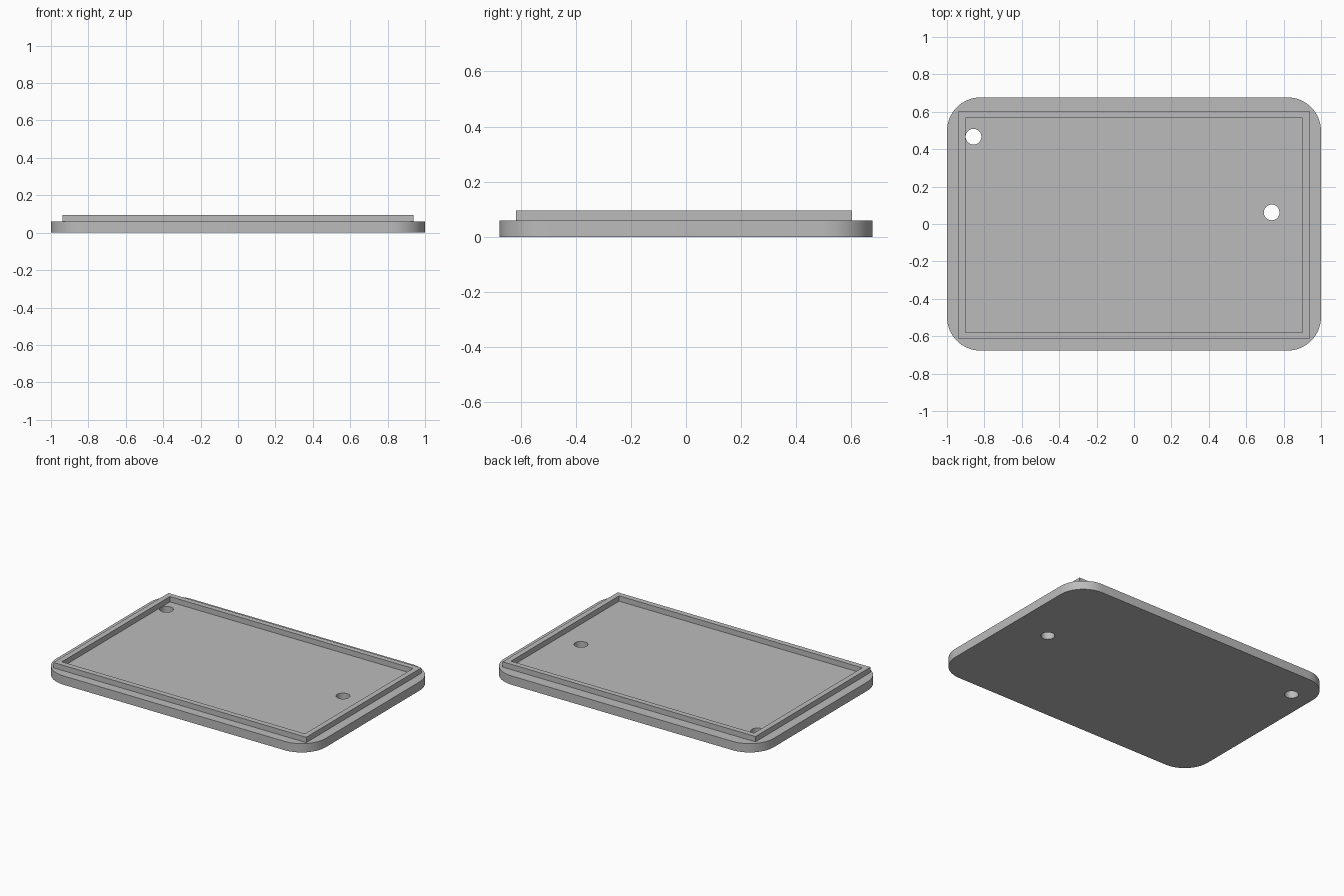
import bpy
import bmesh
from math import cos, sin, pi, radians

cube = bpy.data.objects.get("Cube")
if cube:
    bpy.data.objects.remove(cube, do_unlink=True)

grey = bpy.data.materials.new("plain_grey")
grey.use_nodes = True
colour = (0.5, 0.5, 0.5, 1)
grey.diffuse_color = colour
grey.node_tree.nodes["Principled BSDF"].inputs["Base Color"].default_value = colour


def arc(cx, cy, r, start, sweep, steps):
    return [(cx + r * cos(start + sweep * i / steps),
             cy + r * sin(start + sweep * i / steps)) for i in range(steps + 1)]


def circle(cx, cy, r, sides=48):
    return arc(cx, cy, r, 0, 2 * pi, sides)[:-1]


def rectangle(x0, x1, y0, y1):
    return [(x0, y0), (x1, y0), (x1, y1), (x0, y1)]


def rounded_rectangle(hx, hy, r):
    points = []
    for i, (sx, sy) in enumerate([(1, 1), (-1, 1), (-1, -1), (1, -1)]):
        points += arc(sx * (hx - r), sy * (hy - r), r, i * pi / 2, pi / 2, 16)
    return points


def extruded(name, outlines, z0, z1):
    """Fill nested outlines (inner ones become holes) and extrude from z0 to z1."""
    curve = bpy.data.curves.new(name, "CURVE")
    curve.dimensions = "2D"
    curve.fill_mode = "BOTH"
    curve.extrude = (z1 - z0) / 2
    for outline in outlines:
        spline = curve.splines.new("POLY")
        spline.points.add(len(outline) - 1)
        for point, (x, y) in zip(spline.points, outline):
            point.co = (x, y, 0, 1)
        spline.use_cyclic_u = True
    temp = bpy.data.objects.new(name + "_outline", curve)
    bpy.context.collection.objects.link(temp)
    graph = bpy.context.evaluated_depsgraph_get()
    mesh = bpy.data.meshes.new_from_object(temp.evaluated_get(graph))
    bpy.data.objects.remove(temp, do_unlink=True)
    bpy.data.curves.remove(curve)

    # Weld the caps to the walls and move to height
    bm = bmesh.new()
    bm.from_mesh(mesh)
    bmesh.ops.remove_doubles(bm, verts=bm.verts, dist=0.0001)
    bmesh.ops.translate(bm, verts=bm.verts, vec=(0, 0, (z0 + z1) / 2))
    bmesh.ops.recalc_face_normals(bm, faces=bm.faces)
    bm.to_mesh(mesh)
    bm.free()
    mesh.materials.clear()
    mesh.materials.append(grey)
    obj = bpy.data.objects.new(name, mesh)
    bpy.context.collection.objects.link(obj)
    bpy.ops.object.select_all(action="DESELECT")
    obj.select_set(True)
    bpy.context.view_layer.objects.active = obj
    bpy.ops.object.shade_smooth_by_angle(angle=radians(30))
    return obj


# Rounded base plate with two through holes
extruded("base_plate", [rounded_rectangle(1, 0.677, 0.18),
                        circle(-0.858, 0.467, 0.042),
                        circle(0.736, 0.062, 0.042)], 0, 0.059)

# Raised square-cornered locating rim
extruded("rim", [rectangle(-0.938, 0.938, -0.616, 0.603),
                 rectangle(-0.902, 0.902, -0.579, 0.567)], 0.059, 0.095)
